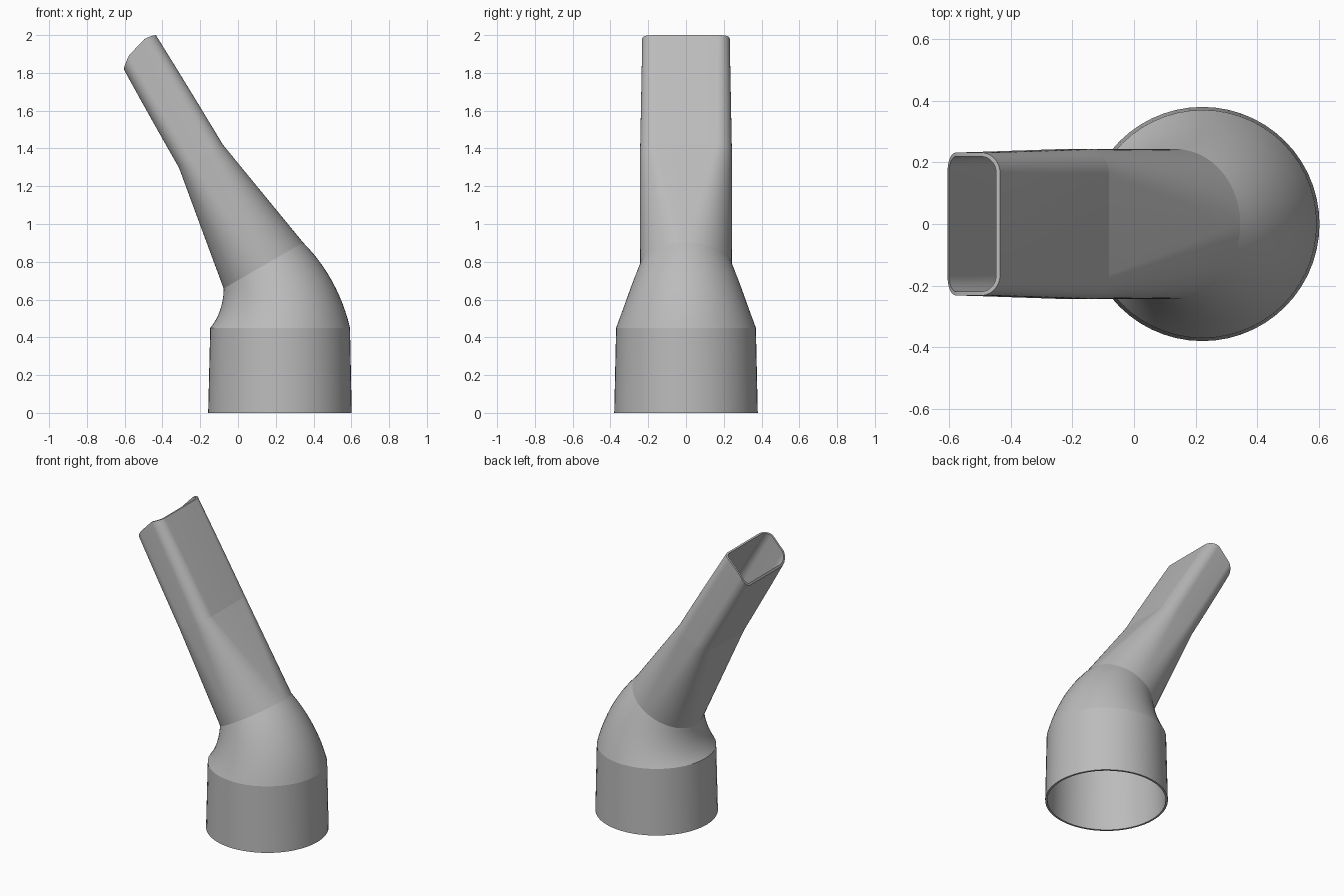
import bpy, bmesh, math
from mathutils import Vector

if "Cube" in bpy.data.objects:
    bpy.data.objects.remove(bpy.data.objects["Cube"], do_unlink=True)

WALL = 0.013
ARC = 14  # steps in each corner arc

grey = bpy.data.materials.new("plain grey")
grey.use_nodes = True
grey.diffuse_color = (0.5, 0.5, 0.5, 1)
grey.node_tree.nodes["Principled BSDF"].inputs["Base Color"].default_value = (0.5, 0.5, 0.5, 1)


def section(x, z, tilt, half, depth, radius, bulge=0.0):
    return (x, z, tilt, half, depth, radius, bulge)


def ring(sec, inset):
    """Rounded rectangle in a tilted plane; a circle when all sizes agree."""
    x, z, tilt, half, depth, radius, bulge = sec
    a = math.radians(tilt)
    across = Vector((math.cos(a), 0, math.sin(a)))
    along = Vector((-math.sin(a), 0, math.cos(a)))
    points = []
    for corner, (su, sv) in enumerate(((1, 1), (-1, 1), (-1, -1), (1, -1))):
        for i in range(ARC + 1):
            t = (corner + i / ARC) * math.pi / 2
            u = su * (half - radius) + (radius - inset) * math.cos(t)
            v = sv * (depth - radius) + (radius - inset) * math.sin(t)
            lift = bulge * max(0, 1 - (u / half) ** 2)
            points.append(Vector((x, 0, z)) + across * u + along * lift + Vector((0, v, 0)))
    return points


def blend(sections, steps):
    out = [sections[0]]
    for s, e in zip(sections, sections[1:]):
        out += [tuple(p + (q - p) * k / steps for p, q in zip(s, e)) for k in range(1, steps + 1)]
    return out


def shell(name, sections, rim_start=False, rim_end=False):
    """Loft an outer and an inner skin and close the open rims."""
    bm = bmesh.new()
    skins = [[[bm.verts.new(p) for p in ring(s, inset)] for s in sections] for inset in (0, WALL)]

    def bridge(r1, r2):
        n = len(r1)
        for i in range(n):
            j = (i + 1) % n
            bm.faces.new((r1[i], r1[j], r2[j], r2[i]))

    outer, inner = skins
    for r1, r2 in zip(outer, outer[1:]):
        bridge(r1, r2)
    for r1, r2 in zip(inner, inner[1:]):
        bridge(r2, r1)
    if rim_start:
        bridge(inner[0], outer[0])
    if rim_end:
        bridge(outer[-1], inner[-1])
    bmesh.ops.remove_doubles(bm, verts=bm.verts, dist=0.0002)
    mesh = bpy.data.meshes.new(name)
    bm.to_mesh(mesh)
    bm.free()
    mesh.materials.append(grey)
    obj = bpy.data.objects.new(name, mesh)
    bpy.context.collection.objects.link(obj)
    bpy.ops.object.select_all(action='DESELECT')
    obj.select_set(True)
    bpy.context.view_layer.objects.active = obj
    bpy.ops.object.shade_smooth_by_angle(angle=math.radians(30))


# Round collar, slightly tapered
collar_top = section(0.223, 0.45, 0, 0.37, 0.37, 0.37)
shell("collar", [section(0.222, 0, 0, 0.38, 0.38, 0.38), collar_top], rim_start=True)

# Elbow: circles shrinking along an arc
BEND = 0.66
elbow = []
for k in range(13):
    t = k / 12
    a = math.radians(30 * t)
    r = 0.37 + (0.243 - 0.37) * t
    elbow.append(section(0.223 - BEND + BEND * math.cos(a), 0.45 + BEND * math.sin(a), 30 * t, r, r, r))
shell("elbow", elbow)

# Transition from round to flat, then the straight flat nozzle
waist = section(-0.197, 1.36, 28, 0.131, 0.243, 0.08)
tip = section(-0.52, 1.91, 46.6, 0.124, 0.232, 0.065)
shell("transition", blend([elbow[-1], waist], 6))


# Raise the middle of the sides only at the mouth
def mouth_ring(sec):
    return sec[:-1] + (0.0,)


shell("nozzle", blend([mouth_ring(waist), mouth_ring(tip)], 6), rim_end=True)

# Bow the mouth: side walls reach further out than the wide walls
nozzle = bpy.data.objects["nozzle"]
axis = Vector((-0.5, 0, 0.866))
slope = math.radians(46.6)
across = Vector((math.cos(slope), 0, math.sin(slope)))
normal = Vector((-math.sin(slope), 0, math.cos(slope)))
centre = Vector((-0.52, 0, 1.91))
for v in nozzle.data.vertices:
    offset = v.co - centre
    if abs(offset.dot(normal)) < 0.001:
        u = offset.dot(across) / 0.124
        v.co += axis * 0.04 * max(0, 1 - u * u)
